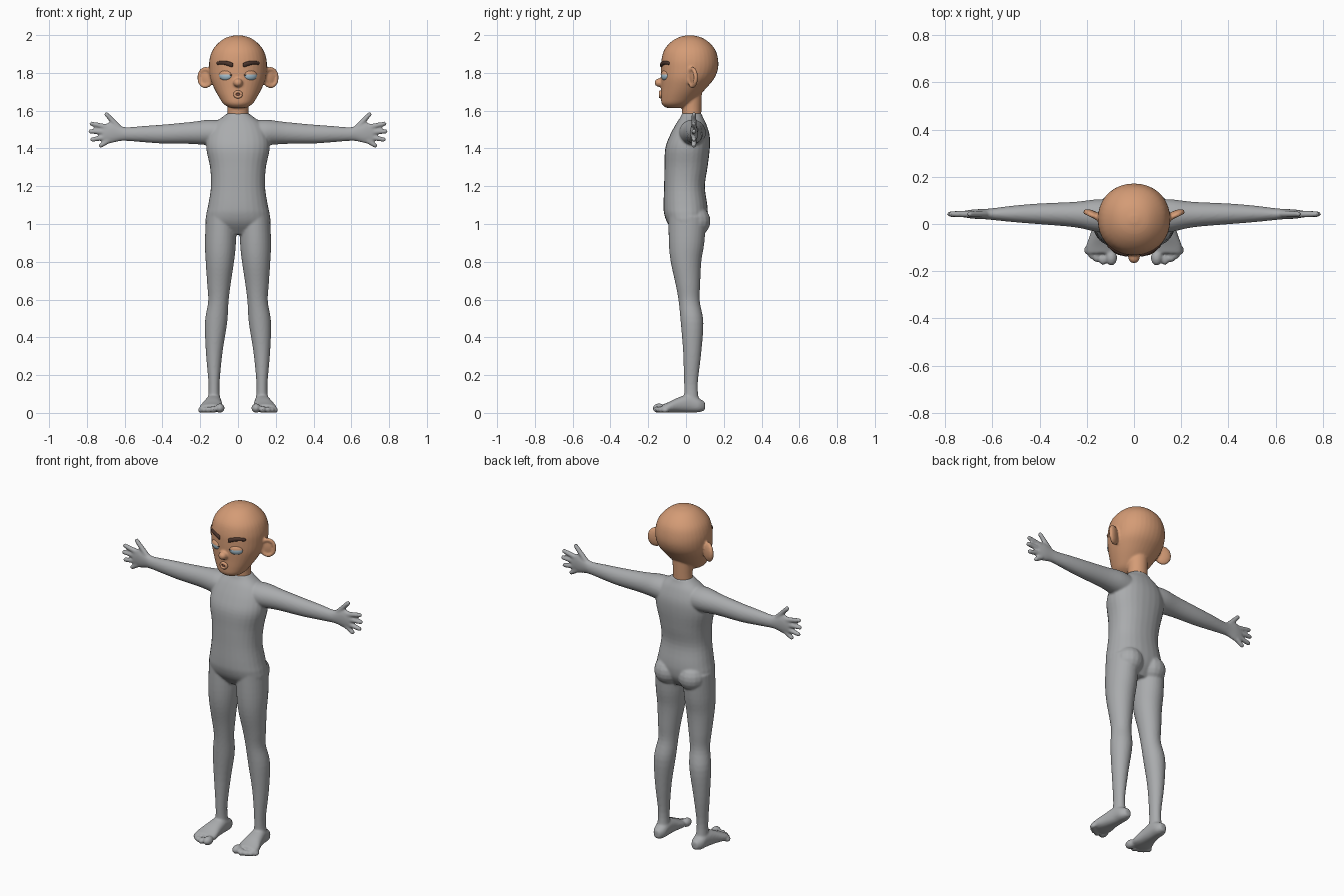
import bpy, bmesh, math
from mathutils import Vector, Matrix

cube = bpy.data.objects.get("Cube")
if cube:
    bpy.data.objects.remove(cube)


def material(name, r, g, b):
    m = bpy.data.materials.new(name)
    m.use_nodes = True
    m.diffuse_color = (r, g, b, 1)
    bsdf = m.node_tree.nodes["Principled BSDF"]
    bsdf.inputs["Base Color"].default_value = (r, g, b, 1)
    bsdf.inputs["Roughness"].default_value = 0.7
    return m


GREY = material("suit grey", 0.40, 0.41, 0.42)
SKIN = material("skin", 0.66, 0.33, 0.18)
BROWN = material("brow brown", 0.07, 0.035, 0.025)
BLUE = material("eye pale blue", 0.42, 0.58, 0.68)
DARK = material("mouth shadow", 0.22, 0.08, 0.05)


def finish(bm, name, mats, voxel=0, smooth=0):
    me = bpy.data.meshes.new(name)
    bmesh.ops.recalc_face_normals(bm, faces=bm.faces)
    for f in bm.faces:
        f.smooth = True
    bm.to_mesh(me)
    bm.free()
    for m in mats:
        me.materials.append(m)
    ob = bpy.data.objects.new(name, me)
    bpy.context.collection.objects.link(ob)
    if voxel:
        rm = ob.modifiers.new("fuse", 'REMESH')
        rm.mode = 'VOXEL'
        rm.voxel_size = voxel
        rm.use_smooth_shade = True
        sm = ob.modifiers.new("soften", 'SMOOTH')
        sm.factor = 0.5
        sm.iterations = smooth
    return ob


def spline(rows, steps=4):
    """Catmull-Rom through rows of numbers."""
    rows = [Vector(r) for r in rows]
    out = []
    for i in range(len(rows) - 1):
        a, b, c, d = (rows[max(0, min(len(rows) - 1, i + k))] for k in (-1, 0, 1, 2))
        for s in range(steps):
            t = s / steps
            out.append(0.5 * (2 * b + (c - a) * t + (2 * a - 5 * b + 4 * c - d) * t * t
                              + (3 * b - a - 3 * c + d) * t ** 3))
    return out + [rows[-1]]


def loft(bm, rows, u, v, power=2.0, n=28):
    """Skin super-ellipses; each row is x, y, z, radius along u, radius along v."""
    u, v = Vector(u), Vector(v)
    rings = []
    for x, y, z, ru, rv in spline(rows):
        ring = []
        for k in range(n):
            a = math.tau * k / n
            c, s = math.cos(a), math.sin(a)
            p = (Vector((x, y, z)) + u * ru * math.copysign(abs(c) ** (2 / power), c)
                 + v * rv * math.copysign(abs(s) ** (2 / power), s))
            ring.append(bm.verts.new(p))
        rings.append(ring)
    for a, b in zip(rings, rings[1:]):
        for k in range(n):
            bm.faces.new((a[k], a[k - 1], b[k - 1], b[k]))
    bm.faces.new(rings[0])
    bm.faces.new(rings[-1])


def blob(bm, pos, radii, turn=0, seg=16):
    mat = (Matrix.Translation(pos) @ Matrix.Rotation(turn, 4, 'Z')
           @ Matrix.Diagonal((*radii, 1)))
    return bmesh.ops.create_uvsphere(bm, u_segments=seg, v_segments=seg // 2 + 2,
                                     radius=1, matrix=mat)["verts"]


def chain(bm, p, q, r0, r1, n=10):
    p, q = Vector(p), Vector(q)
    for i in range(n + 1):
        t = i / n
        r = r0 + (r1 - r0) * t
        blob(bm, p.lerp(q, t), (r, r, r), seg=12)


X, Y, Z = (1, 0, 0), (0, 1, 0), (0, 0, 1)

# Body: torso, arms, hands, legs and feet fused into one skin
bm = bmesh.new()
loft(bm, [(0, .01, .945, .08, .06), (0, .005, 1.0, .165, .1), (0, .0, 1.05, .168, .115),
          (0, -.003, 1.1, .158, .116), (0, -.008, 1.2, .143, .108), (0, 0, 1.3, .148, .114),
          (0, .008, 1.4, .168, .118), (0, .02, 1.47, .16, .105), (0, .027, 1.53, .128, .08),
          (0, .03, 1.568, .08, .058), (0, .03, 1.585, .058, .053)], X, Y, 2.25)
for s in (-1, 1):
    # Leg and buttock
    leg = [(.09, .008, 1.04, .08, .1), (.093, .003, .9, .082, .094), (.096, 0, .8, .075, .081),
           (.101, .01, .68, .062, .065), (.104, .017, .59, .054, .056),
           (.116, .032, .48, .059, .06), (.126, .033, .32, .044, .048),
           (.127, .026, .15, .029, .036), (.127, .03, .06, .034, .04)]
    loft(bm, [(s * r[0], *r[1:]) for r in leg], X, Y)
    blob(bm, (s * .078, .05, 1.015), (.08, .08, .08))
    # Foot and toes
    foot = [(.124, .1, .036, .018, .022), (.126, .07, .04, .036, .036), (.128, .02, .05, .041, .048),
            (.134, -.04, .042, .05, .04), (.14, -.09, .03, .062, .028), (.142, -.125, .024, .06, .02)]
    loft(bm, [(s * r[0], *r[1:]) for r in foot], X, Z, 2.3)
    for x, y, r in ((.096, -.143, .025), (.131, -.15, .018), (.158, -.14, .017),
                    (.179, -.127, .016), (.197, -.11, .015)):
        blob(bm, (s * x, y, r), (r, r * 1.35, r))
    # Arm and palm
    arm = [(.06, .03, 1.475, .07, .072), (.15, .035, 1.484, .07, .068), (.25, .04, 1.482, .054, .058),
           (.4, .043, 1.476, .044, .05), (.5, .043, 1.476, .036, .043), (.59, .042, 1.476, .026, .036),
           (.63, .042, 1.48, .022, .042), (.675, .042, 1.482, .02, .055), (.715, .042, 1.475, .015, .05)]
    loft(bm, [(s * r[0], *r[1:]) for r in arm], Y, Z)
    # Fingers, thumb first
    for x0, z0, x1, z1 in ((.635, 1.515, .696, 1.58), (.7, 1.514, .774, 1.53), (.71, 1.487, .78, 1.49),
                           (.705, 1.459, .77, 1.447), (.69, 1.44, .726, 1.415)):
        chain(bm, (s * x0, .042, z0), (s * x1, .042, z1), .0155, .0125)
finish(bm, "body", [GREY], .006, 5)

# Head: skull, neck, nose and ears fused together
bm = bmesh.new()
loft(bm, [(0, .02, 1.999, .015, .015), (0, .02, 1.987, .062, .062), (0, .02, 1.96, .102, .104),
          (0, .02, 1.92, .135, .136), (0, .02, 1.87, .151, .15), (0, .018, 1.82, .153, .151),
          (0, .008, 1.77, .147, .141), (0, -.012, 1.72, .127, .12), (0, -.036, 1.67, .1, .096),
          (0, -.053, 1.635, .076, .075), (0, -.06, 1.615, .045, .045)], X, Y, 2.1, 36)
loft(bm, [(0, .03, 1.555, .056, .05), (0, .03, 1.62, .055, .052), (0, .025, 1.72, .06, .06)], X, Y)
blob(bm, (0, -.141, 1.748), (.025, .026, .023))
for s in (-1, 1):
    turn = s * .45
    blob(bm, (s * .168, .04, 1.775), (.045, .014, .05), turn)
    for k in range(32):
        a = math.tau * k / 32
        off = Matrix.Rotation(turn, 3, 'Z') @ Vector((.037 * math.cos(a), -.006, .046 * math.sin(a)))
        blob(bm, Vector((s * .17, .04, 1.775)) + off, (.011, .012, .011), seg=8)
finish(bm, "head", [SKIN], .006, 4)


def face_y(x):
    return .018 - .15 * math.sqrt(1 - (x / .153) ** 2)


# Eyes with half-lowered lids, lashes and brows
for s, side in ((1, "left"), (-1, "right")):
    bm = bmesh.new()
    blob(bm, (s * .066, face_y(.066) + .006, 1.787), (.037, .018, .027), s * .42, 32)
    for f in bm.faces:
        f.material_index = 1 if f.calc_center_median().z > 1.79 else 0
    finish(bm, side + "_eye", [BLUE, SKIN])

    bm = bmesh.new()
    for k in range(15):
        x = .034 + .064 * k / 14
        bow = 1 - ((k - 7) / 7) ** 2
        blob(bm, (s * x, face_y(x) - .002 - .006 * bow, 1.789), (.004, .004, .003), seg=8)
    finish(bm, side + "_lashes", [BROWN], .002, 2)

    bm = bmesh.new()
    for k in range(16):
        t = k / 15
        x = .032 + .075 * t
        r = .014 - .004 * t
        blob(bm, (s * x, face_y(x) - .001, 1.842 + .012 * math.sin(2.3 * t)), (.007, .01, r), seg=10)
    finish(bm, side + "_brow", [BROWN], .004, 3)

# Mouth: rounded lips around a shallow opening
bm = bmesh.new()
for k in range(32):
    a = math.tau * k / 32
    blob(bm, (.018 * math.cos(a), -.134, 1.686 + .014 * math.sin(a)), (.008, .01, .008), seg=8)
finish(bm, "lips", [SKIN], .003, 3)
bm = bmesh.new()
blob(bm, (0, -.133, 1.686), (.015, .004, .011))
finish(bm, "mouth_opening", [DARK])
